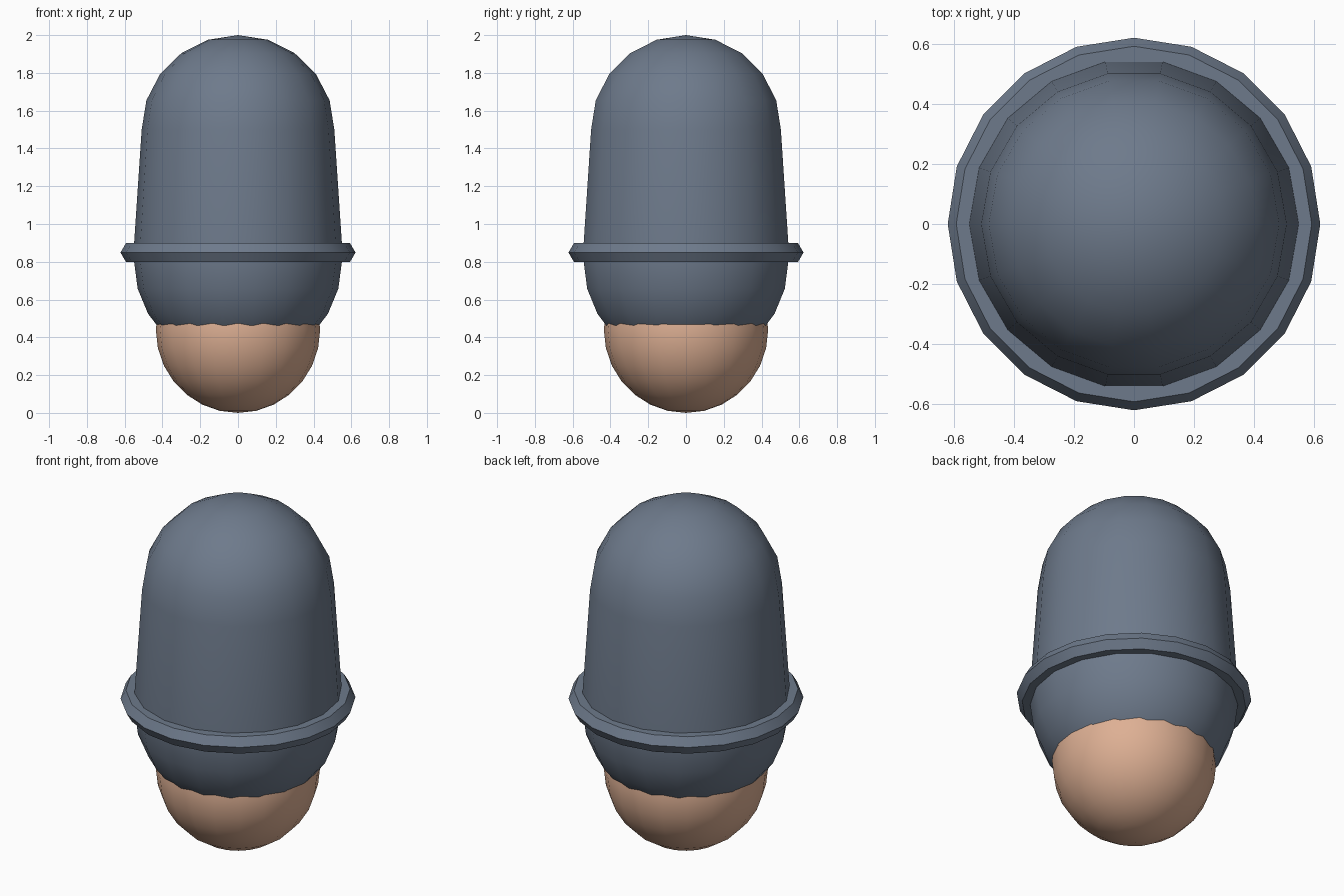
import bpy
import bmesh
from math import pi, sin, cos, radians

cube = bpy.data.objects.get("Cube")
if cube:
    bpy.data.objects.remove(cube)


def make_material(name, color):
    mat = bpy.data.materials.new(name)
    mat.use_nodes = True
    mat.diffuse_color = color
    mat.node_tree.nodes["Principled BSDF"].inputs["Base Color"].default_value = color
    return mat


slate = make_material("slate blue", (0.155, 0.195, 0.26, 1))
skin = make_material("warm tan", (0.73, 0.434, 0.296, 1))


def finish(obj, name, mat):
    obj.name = name
    obj.data.materials.clear()
    obj.data.materials.append(mat)
    bpy.ops.object.select_all(action="DESELECT")
    obj.select_set(True)
    bpy.context.view_layer.objects.active = obj
    bpy.ops.object.shade_smooth_by_angle(angle=radians(50))


def lathe(name, profile, sides, mat):
    """Revolve (radius, height) points that start and end on the axis."""
    bm = bmesh.new()
    rings = []
    for r, z in profile:
        count = sides if r > 1e-4 else 1
        rings.append([bm.verts.new((r * cos(2 * pi * i / sides),
                                    r * sin(2 * pi * i / sides), z))
                      for i in range(count)])
    for low, high in zip(rings, rings[1:]):
        for i in range(sides):
            j = (i + 1) % sides
            corners = [low[i % len(low)], low[j % len(low)],
                       high[j % len(high)], high[i % len(high)]]
            bm.faces.new(list(dict.fromkeys(corners)))
    bmesh.ops.recalc_face_normals(bm, faces=bm.faces)
    mesh = bpy.data.meshes.new(name)
    bm.to_mesh(mesh)
    bm.free()
    obj = bpy.data.objects.new(name, mesh)
    bpy.context.collection.objects.link(obj)
    finish(obj, name, mat)


def arc(radius, height, center, start, end, steps):
    """Elliptical profile between two latitudes in degrees."""
    angles = [radians(start + (end - start) * i / steps) for i in range(steps + 1)]
    return [(radius * cos(a), center + height * sin(a)) for a in angles]


# Round head under the cap
lathe("head", arc(0.435, 0.44, 0.44, -90, 90, 14), 20, skin)

# Cap: round bowl below, tapering wall and domed crown above
bowl = arc(0.55, 0.55, 0.8, -90, 0, 6)
crown = arc(0.51, 0.5, 1.5, 0, 90, 5)
lathe("cap", bowl + [(0.55, 0.9)] + crown, 18, slate)

# Rolled rim around the cap
bpy.ops.mesh.primitive_torus_add(major_segments=20, minor_segments=6,
                                 major_radius=0.565, minor_radius=0.057,
                                 location=(0, 0, 0.849))
finish(bpy.context.object, "cap_rim", slate)
